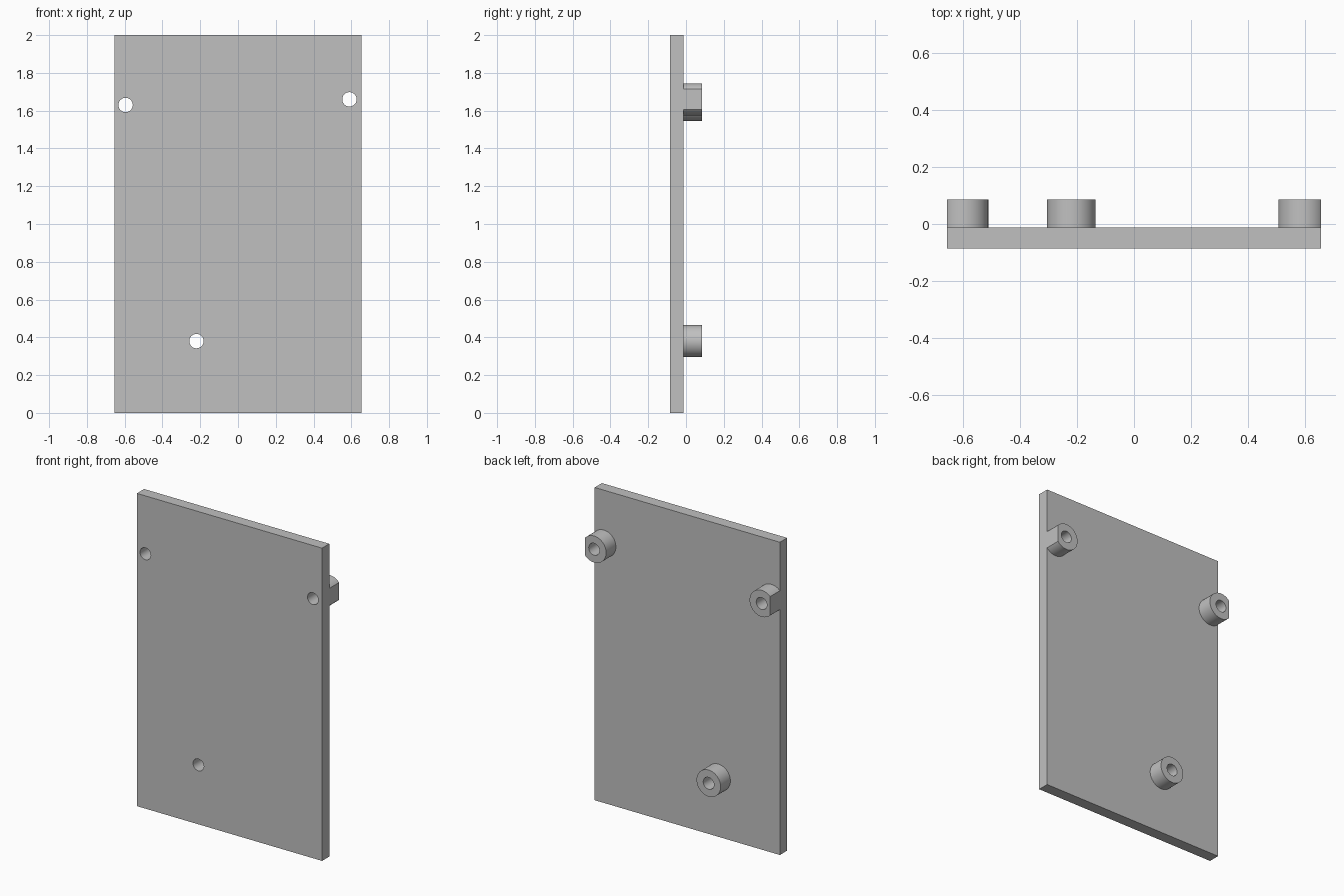
import bpy
import bmesh
from math import radians
from mathutils import Matrix, Vector

cube = bpy.data.objects.get("Cube")
if cube:
    bpy.data.objects.remove(cube, do_unlink=True)

HALF_WIDTH, HEIGHT = 0.655, 2.0
FRONT, BACK, BOSS_END = -0.086, -0.013, 0.086
BOSS_RADIUS, HOLE_RADIUS = 0.085, 0.038
MOUNTS = {
    "upper_right": (-0.595, 1.63),
    "upper_left": (0.59, 1.66),
    "lower": (-0.22, 0.38),
}

grey = bpy.data.materials.new("plain grey")
grey.use_nodes = True
grey.diffuse_color = (0.53, 0.53, 0.53, 1)
grey.node_tree.nodes["Principled BSDF"].inputs["Base Color"].default_value = grey.diffuse_color


def finish(name, bm):
    """Turn a bmesh into a grey object."""
    bmesh.ops.recalc_face_normals(bm, faces=bm.faces)
    mesh = bpy.data.meshes.new(name)
    bm.to_mesh(mesh)
    bm.free()
    mesh.materials.append(grey)
    obj = bpy.data.objects.new(name, mesh)
    bpy.context.collection.objects.link(obj)
    return obj


def cylinder(centre, radius, y0, y1):
    """Cylinder along y, centred at (x, z)."""
    bm = bmesh.new()
    place = Matrix.Translation((centre[0], (y0 + y1) / 2, centre[1]))
    bmesh.ops.create_cone(bm, cap_ends=True, segments=64, radius1=radius, radius2=radius,
                          depth=y1 - y0, matrix=place @ Matrix.Rotation(radians(90), 4, "X"))
    return bm


def activate(obj):
    bpy.ops.object.select_all(action="DESELECT")
    obj.select_set(True)
    bpy.context.view_layer.objects.active = obj


def drill(obj, cutter):
    activate(obj)
    mod = obj.modifiers.new("hole", "BOOLEAN")
    mod.operation = "DIFFERENCE"
    mod.solver = "EXACT"
    mod.object = cutter
    bpy.ops.object.modifier_apply(modifier=mod.name)


# Flat panel
bm = bmesh.new()
bmesh.ops.create_cube(bm, size=1)
bmesh.ops.scale(bm, verts=bm.verts, vec=(2 * HALF_WIDTH, BACK - FRONT, HEIGHT))
bmesh.ops.translate(bm, verts=bm.verts, vec=(0, (FRONT + BACK) / 2, HEIGHT / 2))
panel = finish("panel", bm)
parts = [panel]

# Round bosses on the back, trimmed flush with the panel's sides
for name, centre in MOUNTS.items():
    bm = cylinder(centre, BOSS_RADIUS, BACK, BOSS_END)
    for side in (-1, 1):
        cut = bmesh.ops.bisect_plane(
            bm, geom=bm.verts[:] + bm.edges[:] + bm.faces[:], clear_outer=True,
            plane_co=Vector((side * HALF_WIDTH, 0, 0)), plane_no=Vector((side, 0, 0)))
        rim = [e for e in cut["geom_cut"] if isinstance(e, bmesh.types.BMEdge)]
        if rim:
            bmesh.ops.holes_fill(bm, edges=rim)
    boss = finish(name + "_boss", bm)

    # Screw hole through boss and panel
    cutter = finish(name + "_hole_cutter", cylinder(centre, HOLE_RADIUS, FRONT - 0.1, BOSS_END + 0.1))
    cutter.hide_render = True
    drill(boss, cutter)
    drill(panel, cutter)
    bpy.data.objects.remove(cutter, do_unlink=True)
    parts.append(boss)

# Smooth round walls, crisp edges
for obj in parts:
    activate(obj)
    bpy.ops.object.shade_smooth_by_angle(angle=radians(30))
